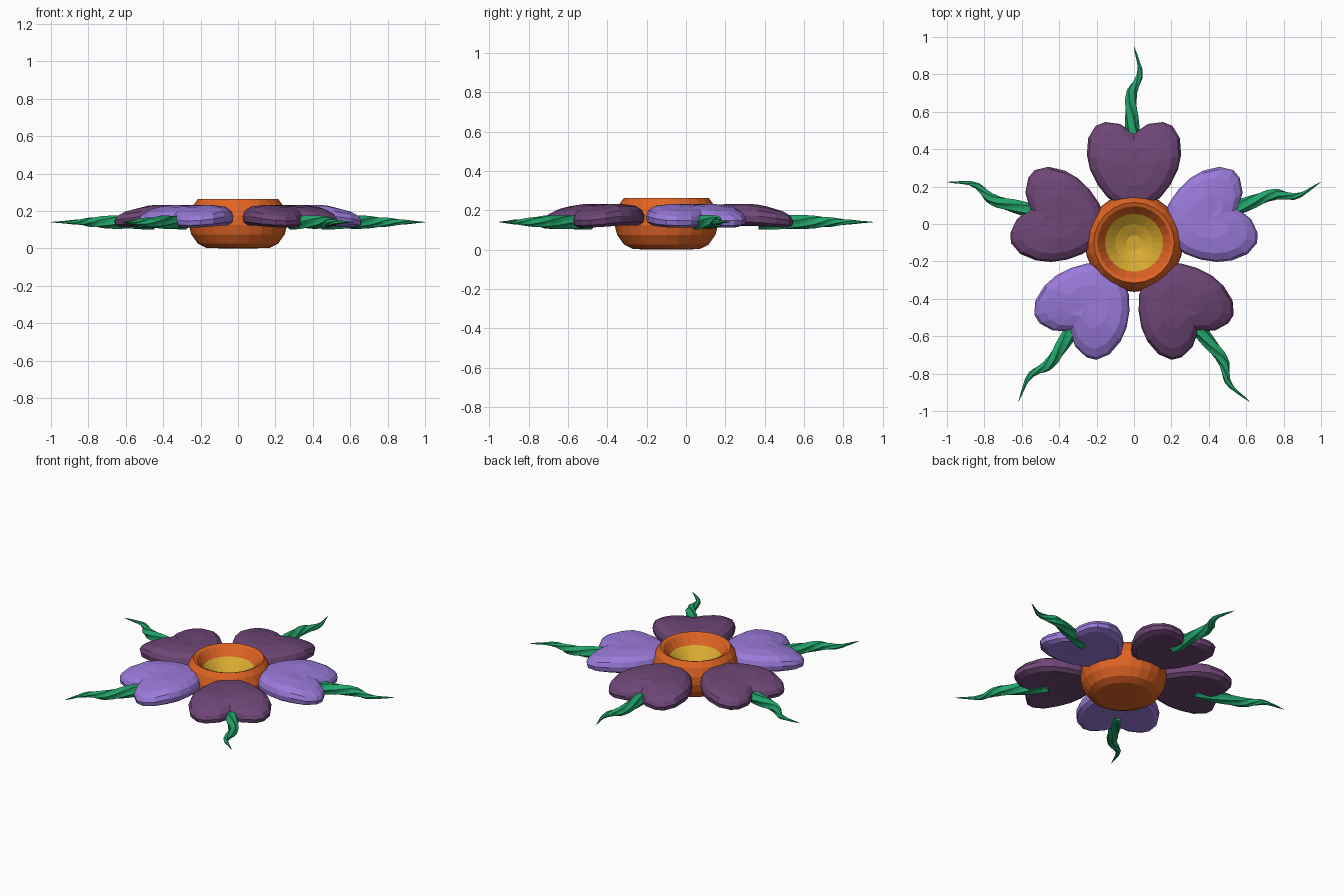
import bpy, bmesh, math
from mathutils import Vector, Matrix

if "Cube" in bpy.data.objects:
    bpy.data.objects.remove(bpy.data.objects["Cube"])

CENTRE = Vector((0, -0.10, 0))


def material(name, rgb):
    m = bpy.data.materials.new(name)
    lin = [((c / 255 + 0.055) / 1.055) ** 2.4 for c in rgb]
    m.diffuse_color = (*lin, 1)
    m.use_nodes = True
    m.node_tree.nodes["Principled BSDF"].inputs["Base Color"].default_value = m.diffuse_color
    return m


ORANGE = material("orange", (224, 100, 36))
YELLOW = material("golden yellow", (216, 170, 48))
LILAC = material("lilac", (155, 122, 218))
PLUM = material("dark plum", (110, 70, 118))
GREEN = material("vine green", (34, 166, 108))


def skin(name, rings, mats, angle=0.0):
    """Join equal-sized rings of points into a closed, flat shaded solid."""
    bm = bmesh.new()
    loops = [[bm.verts.new(p) for p in ring] for ring in rings]
    n = len(loops[0])
    for a, b in zip(loops, loops[1:]):
        for i in range(n):
            j = (i + 1) % n
            bm.faces.new((a[i], a[j], b[j], b[i]))
    for ring, flip in ((loops[0], True), (loops[-1], False)):
        mid = bm.verts.new(sum((v.co for v in ring), Vector()) / n)
        for i in range(n):
            tri = (ring[i], ring[(i + 1) % n], mid)
            bm.faces.new(tri[::-1] if flip else tri)
    bmesh.ops.recalc_face_normals(bm, faces=bm.faces)
    me = bpy.data.meshes.new(name)
    bm.to_mesh(me)
    bm.free()
    for m in mats:
        me.materials.append(m)
    ob = bpy.data.objects.new(name, me)
    ob.matrix_world = Matrix.Translation(CENTRE) @ Matrix.Rotation(angle, 4, "Z")
    bpy.context.collection.objects.link(ob)
    return ob


# Flower centre: turned bowl with a sunken yellow cup
SIDES = 24
profile = [(0.10, 0.0), (0.17, 0.003), (0.215, 0.025), (0.25, 0.075), (0.263, 0.125),
           (0.26, 0.175), (0.24, 0.23), (0.215, 0.263), (0.195, 0.255),
           (0.155, 0.20), (0.10, 0.155), (0.04, 0.125)]
rings = [[Vector((r * math.cos(2 * math.pi * i / SIDES),
                  r * math.sin(2 * math.pi * i / SIDES), z)) for i in range(SIDES)]
         for r, z in profile]
core = skin("flower_centre", rings, [ORANGE, YELLOW])
for f in core.data.polygons:
    r = math.hypot(f.center.x, f.center.y)
    if r < 0.15 and f.center.z > 0.05:
        f.material_index = 1

# Petals: heart outline (pointing to +y) stacked into a pillow
half = [(0.07, 0.19), (0.14, 0.24), (0.195, 0.31), (0.235, 0.39), (0.252, 0.47),
        (0.245, 0.56), (0.205, 0.625), (0.155, 0.645), (0.075, 0.635)]
outline = half + [(0, 0.585)] + [(-x, y) for x, y in reversed(half)]
layers = [(0.5, 0.122), (0.86, 0.122), (0.98, 0.14), (1.0, 0.172),
          (0.95, 0.20), (0.80, 0.222), (0.45, 0.232)]


def petal_rings():
    out = []
    for s, z in layers:
        ring = []
        for x, y in outline:
            px, py = x * s, 0.40 + (y - 0.40) * s
            droop = 0.16 * max(0, py - 0.45)  # outer end hangs a little
            ring.append(Vector((px, py, z - droop * (0.4 + (z - 0.12) * 8))))
        out.append(ring)
    return out


# Tendrils: tapering ridged vine that twists and sways (x, radius from centre, thickness)
path = [(0.0, 0.47, 0.036), (-0.008, 0.58, 0.037), (-0.012, 0.68, 0.034),
        (-0.018, 0.76, 0.030), (-0.010, 0.81, 0.026), (0.012, 0.85, 0.021),
        (0.030, 0.89, 0.016), (0.032, 0.93, 0.012), (0.020, 0.98, 0.007),
        (0.008, 1.02, 0.004), (0.0, 1.05, 0.001)]


def tendril_rings():
    out, n, sub = [], 12, 3
    pts = []
    for a, b in zip(path, path[1:]):
        pts += [Vector(a).lerp(Vector(b), k / sub) for k in range(sub)]
    pts.append(Vector(path[-1]))
    for k, p in enumerate(pts):
        q, o = pts[min(k + 1, len(pts) - 1)], pts[max(k - 1, 0)]
        t = Vector((q.x - o.x, q.y - o.y, 0)).normalized()
        side = Vector((t.y, -t.x, 0))
        ring = []
        for i in range(n):
            a = 2 * math.pi * i / n + 0.14 * k
            r = p.z * (1.08 if i % 2 else 0.86)
            ring.append(Vector((p.x, p.y, 0.14)) + side * r * math.cos(a)
                        + Vector((0, 0, r * math.sin(a))))
        out.append(ring)
    return out


# Five petals and five tendrils, turned around the centre from the back one
colours = [PLUM, PLUM, LILAC, PLUM, LILAC]
for k, colour in enumerate(colours):
    turn = math.radians(72 * k)
    skin(f"petal_{k + 1}", petal_rings(), [colour], turn)
    skin(f"tendril_{k + 1}", tendril_rings(), [GREEN], turn)
